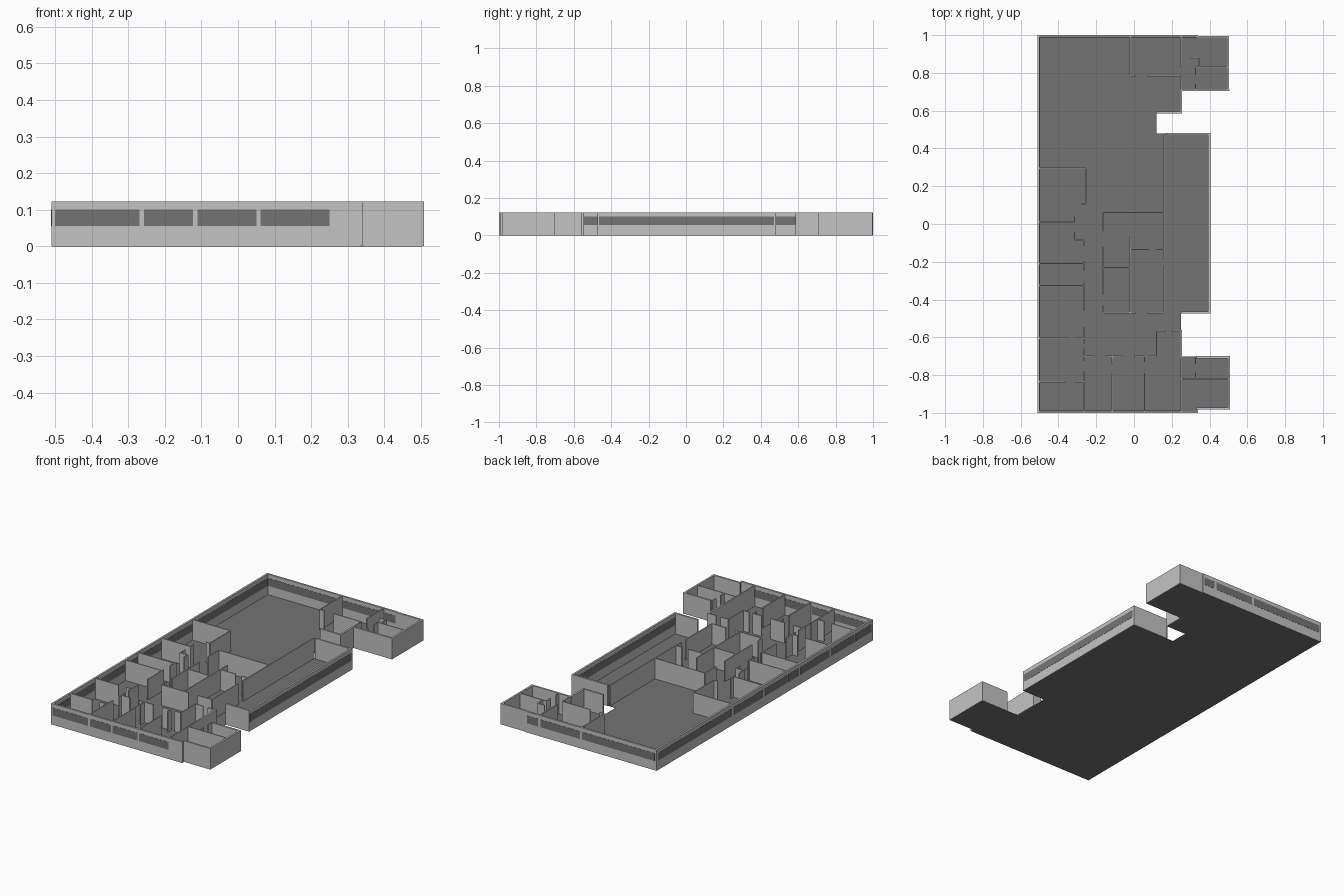
import bpy, bmesh

H = 0.123            # wall height
OUT, INN = 0.011, 0.006   # wall thicknesses
SILL, HEAD = 0.055, 0.10  # window band


def material(name, value):
    m = bpy.data.materials.new(name)
    m.diffuse_color = (value, value, value, 1)
    return m


light = material("light grey wall", 0.55)
dark = material("dark grey", 0.175)


def make(name, bm, mat):
    bmesh.ops.recalc_face_normals(bm, faces=bm.faces)
    me = bpy.data.meshes.new(name)
    bm.to_mesh(me)
    bm.free()
    me.materials.append(mat)
    bpy.context.collection.objects.link(bpy.data.objects.new(name, me))


def box(bm, x0, x1, y0, y1, z0, z1):
    v = [bm.verts.new((x, y, z)) for z in (z0, z1)
         for x, y in ((x0, y0), (x1, y0), (x1, y1), (x0, y1))]
    for f in ((0, 3, 2, 1), (4, 5, 6, 7), (0, 1, 5, 4),
              (1, 2, 6, 5), (2, 3, 7, 6), (3, 0, 4, 7)):
        bm.faces.new([v[i] for i in f])


def strip(bm, axis, at, a, b, t, z0, z1):
    """Upright slab along one axis, centred on 'at' across the other."""
    if axis == "x":
        box(bm, a, b, at - t / 2, at + t / 2, z0, z1)
    else:
        box(bm, at - t / 2, at + t / 2, a, b, z0, z1)


def walls(name, runs, t):
    bm = bmesh.new()
    for axis, at, *spans in runs:
        for a, b in spans:
            strip(bm, axis, at, a, b, t, 0.0005, H)
    make(name, bm, light)


# Floor plate
outline = [(-.508, -.998), (.335, -.998), (.335, -.978), (.504, -.978), (.504, -.702),
           (.25, -.702), (.25, -.472), (.400, -.472), (.400, .478), (.12, .478),
           (.12, .587), (.25, .587), (.25, .707), (.500, .707), (.500, .992),
           (.335, .992), (.335, .998), (-.508, .998)]
bm = bmesh.new()
base = bm.faces.new([bm.verts.new((x, y, 0)) for x, y in outline])
ext = bmesh.ops.extrude_face_region(bm, geom=[base])
bmesh.ops.translate(bm, vec=(0, 0, 0.003),
                    verts=[g for g in ext["geom"] if isinstance(g, bmesh.types.BMVert)])
make("floor", bm, dark)

# Outer walls: axis, position, then spans between openings
walls("outer_walls", [
    ("y", -.5045, (-1, 1)),
    ("x", -.9945, (-.51, .34)),
    ("x", .9945, (-.51, .34)),
    ("x", -.9765, (.33, .508)),
    ("y", .5025, (-.982, -.70)),
    ("x", -.7055, (.33, .508)),
    ("x", -.4675, (.25, .404)),
    ("y", .3985, (-.473, .482)),
    ("x", .4765, (.17, .404)),
    ("x", .5905, (.12, .255)),
    ("y", .2495, (.585, .71)),
    ("y", .2495, (-.71, -.56)),
    ("x", .7105, (.25, .505)),
    ("y", .4985, (.705, .995)),
    ("x", .9905, (.33, .504)),
], OUT)

# Inner partitions with door gaps
walls("office_partitions", [
    ("x", .295, (-.50, -.255)),
    ("y", -.255, (.105, .295)),
    ("x", .105, (-.28, -.255)),
    ("x", .01, (-.50, -.315)),
    ("y", -.315, (.007, .04), (-.085, -.04)),
    ("x", -.085, (-.315, -.265)),
    ("y", -.265, (-.12, -.085), (-.25, -.195), (-.46, -.31),
     (-.635, -.545), (-.725, -.66), (-.99, -.78)),
    ("x", -.21, (-.50, -.265)),
    ("x", -.325, (-.50, -.265)),
    ("x", -.605, (-.50, -.35), (-.30, -.265)),
    ("x", -.835, (-.50, -.36), (-.31, -.265)),
    ("x", -.70, (-.265, -.21), (-.15, -.06), (0, .055), (.08, .12)),
    ("y", -.115, (-.74, -.70), (-.99, -.79)),
    ("y", .055, (-.73, -.70), (-.99, -.79)),
], INN)

walls("core_partitions", [
    ("y", -.165, (-.04, .06), (-.375, -.12), (-.47, -.43)),
    ("x", .06, (-.165, .16)),
    ("y", .16, (-.185, .475), (-.47, -.225)),
    ("x", -.47, (-.165, .01), (.07, .16)),
    ("y", -.02, (-.47, -.07)),
    ("x", -.135, (-.02, .08), (.12, .16)),
    ("x", -.23, (-.165, -.02)),
    ("y", .12, (-.70, -.565)),
    ("x", -.565, (.12, .17), (.20, .25)),
], INN)

walls("wing_partitions", [
    ("y", -.02, (.785, .99)),
    ("x", .785, (-.02, .01), (.07, .25)),
    ("y", .25, (.71, .775), (.83, .99)),
    ("x", .83, (.325, .495)),
    ("y", .325, (.71, .74), (.79, .83)),
    ("y", .345, (.83, .88)),
    ("x", .88, (.30, .345)),
    ("y", .25, (-.99, -.705)),
    ("y", .325, (-.74, -.705), (-.82, -.785)),
    ("x", -.82, (.25, .50)),
], INN)

# Window bands, showing on both sides of the outer walls
bm = bmesh.new()
for axis, at, *spans in [
    ("x", -.9945, (-.50, -.27), (-.257, -.123), (-.111, .05), (.061, .25)),
    ("x", .9945, (-.498, -.027), (-.013, .243), (.257, .33)),
    ("y", -.5045, (-.988, -.842), (-.828, -.612), (-.598, -.332), (-.318, -.217),
     (-.203, .003), (.017, .288), (.302, .988)),
    ("y", .3985, (-.465, .47)),
]:
    for a, b in spans:
        strip(bm, axis, at, a, b, OUT + .002, SILL, HEAD)
make("windows", bm, dark)
